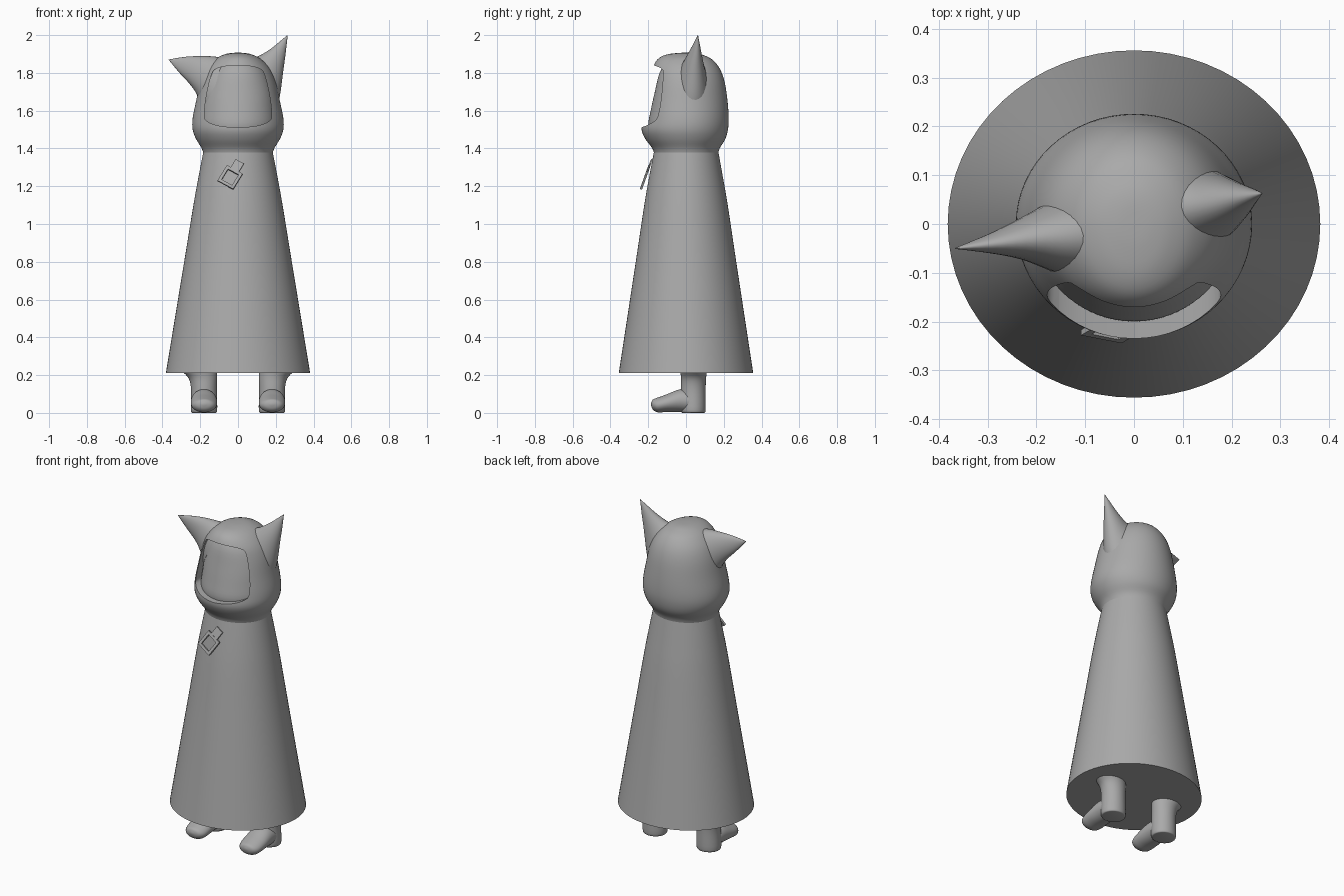
import bpy, bmesh, math
from mathutils import Vector

if "Cube" in bpy.data.objects:
    bpy.data.objects.remove(bpy.data.objects["Cube"])

grey = bpy.data.materials.new("plain grey")
grey.use_nodes = True
grey.diffuse_color = (0.4, 0.4, 0.4, 1)
grey.node_tree.nodes["Principled BSDF"].inputs["Base Color"].default_value = (0.4, 0.4, 0.4, 1)


def smooth_rows(rows, steps=4):
    """Catmull-Rom interpolation of profile rows."""
    out = []
    for i in range(len(rows) - 1):
        a, b, c, d = (rows[max(0, min(len(rows) - 1, i + k))] for k in (-1, 0, 1, 2))
        for s in range(steps):
            t = s / steps
            out.append([q + 0.5 * t * (r - p + t * (2*p - 5*q + 4*r - s4 + t * (3*(q - r) + s4 - p)))
                        for p, q, r, s4 in zip(a, b, c, d)])
    return out + [list(rows[-1])]


def loft(name, rings, angle=40):
    """Skin closed rings of equal length and cap both ends."""
    bm = bmesh.new()
    loops = [[bm.verts.new(p) for p in ring] for ring in rings]
    n = len(loops[0])
    for lo, hi in zip(loops, loops[1:]):
        for i in range(n):
            j = (i + 1) % n
            bm.faces.new((lo[i], lo[j], hi[j], hi[i]))
    bm.faces.new(loops[0])
    bm.faces.new(loops[-1])
    bmesh.ops.recalc_face_normals(bm, faces=bm.faces)
    mesh = bpy.data.meshes.new(name)
    bm.to_mesh(mesh)
    bm.free()
    obj = bpy.data.objects.new(name, mesh)
    bpy.context.collection.objects.link(obj)
    mesh.materials.append(grey)
    shade(obj, angle)
    return obj


def shade(obj, angle):
    bpy.ops.object.select_all(action='DESELECT')
    obj.select_set(True)
    bpy.context.view_layer.objects.active = obj
    bpy.ops.object.shade_smooth_by_angle(angle=math.radians(angle))


def circle(n):
    return [(math.cos(math.tau * i / n), math.sin(math.tau * i / n)) for i in range(n)]


def egg_rings(rows, n=64):
    """Rows of height, half width, front depth and back depth."""
    return [[(rx * c, (back if s > 0 else front) * s, z) for c, s in circle(n)]
            for z, rx, front, back in smooth_rows(rows)]


# Cloak
loft("cloak", egg_rings([(0.21, 0.382, 0.356, 0.356), (0.8, 0.285, 0.266, 0.266),
                         (1.1, 0.236, 0.221, 0.221), (1.25, 0.209, 0.195, 0.195),
                         (1.39, 0.182, 0.168, 0.17)]))

# Hood with a face opening cut into it
hood = loft("hood", egg_rings([
    (1.36, 0.18, 0.166, 0.168), (1.40, 0.192, 0.178, 0.178), (1.45, 0.222, 0.215, 0.208),
    (1.50, 0.24, 0.235, 0.222), (1.56, 0.24, 0.226, 0.226), (1.65, 0.222, 0.21, 0.22),
    (1.75, 0.2, 0.19, 0.205), (1.82, 0.17, 0.178, 0.18), (1.87, 0.125, 0.152, 0.14),
    (1.895, 0.08, 0.11, 0.09), (1.905, 0.04, 0.05, 0.05), (1.907, 0.004, 0.004, 0.004)]))
half = smooth_rows([(0, 1.51), (0.1, 1.52), (0.165, 1.545), (0.178, 1.585), (0.165, 1.69),
                    (0.14, 1.79), (0.115, 1.822), (0.06, 1.836), (0, 1.84)])
outline = half + [(-x, z) for x, z in half[-2:0:-1]]
cutter = loft("face_cutter", [[(x, y, z) for x, z in outline] for y in (-0.5, -0.05)])
cut = hood.modifiers.new("face opening", 'BOOLEAN')
cut.operation = 'DIFFERENCE'
cut.solver = 'EXACT'
cut.object = cutter
bpy.context.view_layer.objects.active = hood
bpy.ops.object.modifier_apply(modifier=cut.name)
bpy.data.objects.remove(cutter)
shade(hood, 40)

# Face set back inside the hood
loft("face", egg_rings([(1.45, 0.18, 0.18, 0.1), (1.52, 0.205, 0.2, 0.1), (1.6, 0.2, 0.187, 0.1),
                        (1.7, 0.185, 0.165, 0.1), (1.8, 0.15, 0.14, 0.1), (1.86, 0.1, 0.1, 0.1)]))


# Ears: rows of upper edge x z, lower edge x z, middle y and half thickness
def ear(name, rows):
    rings = []
    for ax, az, bx, bz, y, h in smooth_rows(rows):
        mid = Vector(((ax + bx) / 2, y, (az + bz) / 2))
        u = Vector(((ax - bx) / 2, 0, (az - bz) / 2))
        rings.append([mid + u * c + Vector((0, h * s, 0)) for c, s in circle(28)])
    loft(name, rings, 60)


ear("left_ear", [(0.05, 1.87, 0.2, 1.6, 0.03, 0.095), (0.11, 1.89, 0.222, 1.68, 0.035, 0.07),
                 (0.17, 1.925, 0.241, 1.82, 0.045, 0.042), (0.22, 1.965, 0.253, 1.91, 0.055, 0.02),
                 (0.262, 2.0, 0.263, 1.998, 0.063, 0.001)])
ear("right_ear", [(-0.05, 1.87, -0.19, 1.6, -0.02, 0.095), (-0.12, 1.886, -0.215, 1.68, -0.025, 0.07),
                  (-0.2, 1.889, -0.255, 1.74, -0.03, 0.043), (-0.28, 1.885, -0.31, 1.8, -0.04, 0.02),
                  (-0.367, 1.871, -0.367, 1.869, -0.05, 0.001)])

# Legs and shoes
leg_rows = [(0, 0.18, 0.06, 0.04, 0.056), (0.015, 0.18, 0.07, 0.038, 0.066),
            (0.12, 0.18, 0.068, 0.038, 0.066), (0.18, 0.185, 0.075, 0.04, 0.066),
            (0.215, 0.2, 0.09, 0.04, 0.07)]
shoe_rows = [(0.04, 0.06, 0.064, 0.058), (-0.03, 0.065, 0.068, 0.06), (-0.1, 0.052, 0.07, 0.047),
             (-0.15, 0.042, 0.063, 0.039), (-0.176, 0.044, 0.042, 0.026), (-0.185, 0.046, 0.008, 0.005)]
for side, name in ((1, "left"), (-1, "right")):
    loft(name + "_leg", [[(side * (cx + rx * c), cy + ry * s, z) for c, s in circle(32)]
                         for z, cx, rx, cy, ry in smooth_rows(leg_rows)], 50)
    loft(name + "_shoe", [[(side * (0.18 + rx * c), y, cz + rz * s) for c, s in circle(32)]
                          for y, cz, rx, rz in smooth_rows(shoe_rows)], 50)

# Tilted clasp on the chest: a square frame and a short strap above it
long_axis = Vector((0.085, 0.05, 0.138)).normalized()
normal = Vector((0, -1, 0.36)).normalized()
normal = (normal - long_axis * normal.dot(long_axis)).normalized()
wide_axis = long_axis.cross(normal)
centre = Vector((-0.042, -0.216, 1.247))


def bar(name, along, across, length, width, thick=0.006):
    mid = centre + long_axis * along + wide_axis * across
    rings = [[mid + long_axis * a * length / 2 + wide_axis * b * width / 2 + normal * t * thick
              for a, b in ((-1, -1), (1, -1), (1, 1), (-1, 1))] for t in (-1, 1)]
    loft(name, rings, 30)


for s, name in ((-1, "first"), (1, "second")):
    bar("clasp_side_" + name, 0, 0.04 * s, 0.1, 0.016)
    bar("clasp_end_" + name, 0.042 * s, 0, 0.016, 0.064)
bar("clasp_strap", 0.075, 0, 0.055, 0.05, 0.004)
